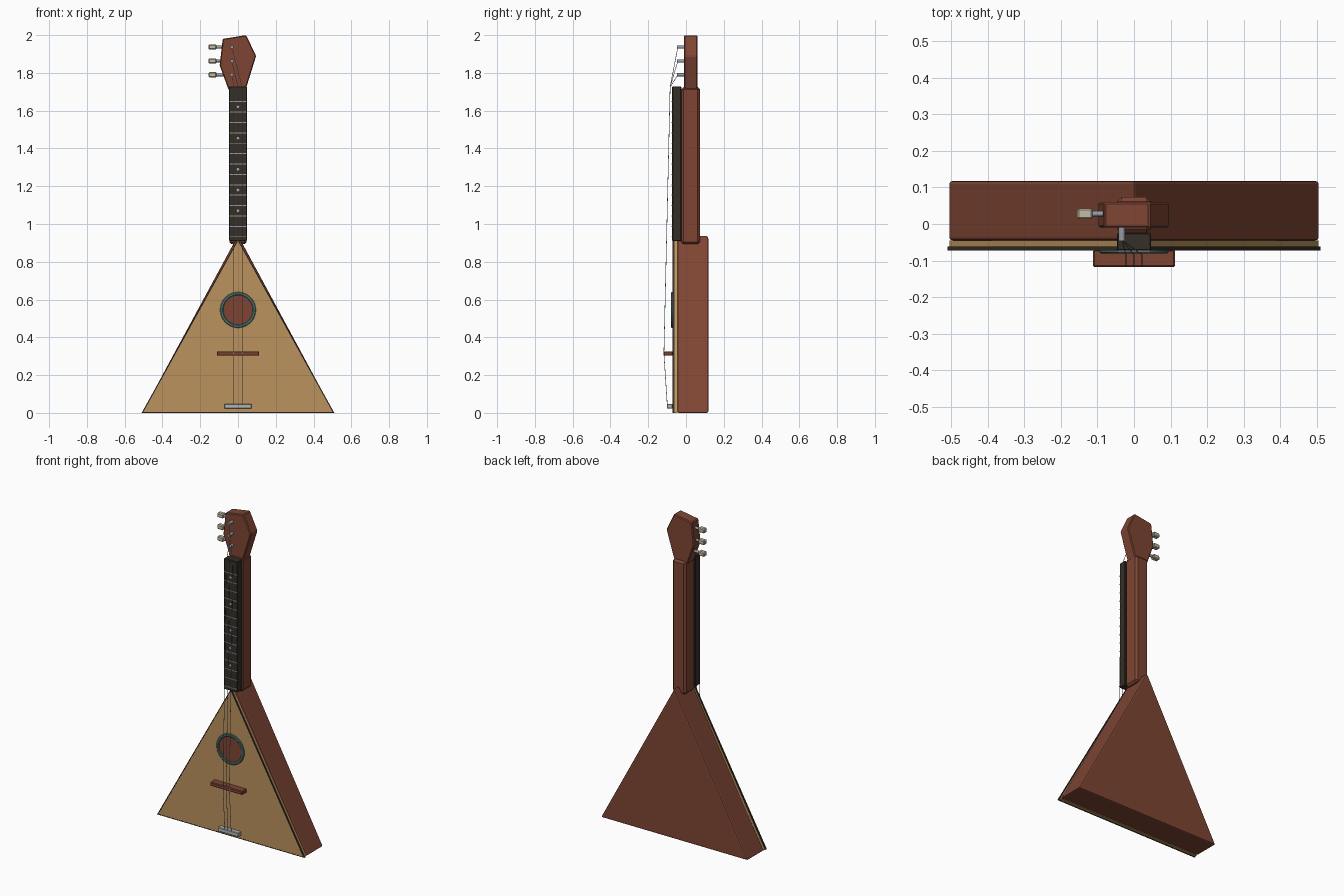
import bpy, bmesh, math
from mathutils import Vector

cube = bpy.data.objects.get("Cube")
if cube:
    bpy.data.objects.remove(cube, do_unlink=True)


def material(name, rgb):
    m = bpy.data.materials.new(name)
    m.use_nodes = True
    m.diffuse_color = (*rgb, 1)
    m.node_tree.nodes["Principled BSDF"].inputs["Base Color"].default_value = (*rgb, 1)
    return m


WOOD = material("red brown wood", (0.21, 0.06, 0.034))
SPRUCE = material("pale spruce", (0.50, 0.29, 0.11))
EBONY = material("dark ebony", (0.035, 0.028, 0.02))
TEAL = material("teal inlay", (0.08, 0.2, 0.19))
STEEL = material("steel", (0.3, 0.34, 0.38))
SILVER = material("silver", (0.45, 0.45, 0.45))
CREAM = material("cream", (0.55, 0.5, 0.37))


def finish(name, bm, mat, bevel=0, segments=1):
    bmesh.ops.recalc_face_normals(bm, faces=bm.faces)
    mesh = bpy.data.meshes.new(name)
    bm.to_mesh(mesh)
    bm.free()
    mesh.materials.append(mat)
    ob = bpy.data.objects.new(name, mesh)
    bpy.context.collection.objects.link(ob)
    if bevel:
        mod = ob.modifiers.new("edge", 'BEVEL')
        mod.width, mod.segments = bevel, segments
    return ob


def box(name, x, y, z, mat, bevel=0):
    """Box from (low, high) pairs on each axis."""
    bm = bmesh.new()
    bmesh.ops.create_cube(bm, size=1)
    for v in bm.verts:
        v.co = [lo + (c + 0.5) * (hi - lo) for c, (lo, hi) in zip(v.co, (x, y, z))]
    return finish(name, bm, mat, bevel)


def prism(name, outline, y0, y1, mat, bevel=0, segments=1):
    """Front outline (x, z) extruded in depth."""
    bm = bmesh.new()
    face = bm.faces.new([bm.verts.new((x, y0, z)) for x, z in outline])
    new = bmesh.ops.extrude_face_region(bm, geom=[face])["geom"]
    for v in new:
        if isinstance(v, bmesh.types.BMVert):
            v.co.y = y1
    return finish(name, bm, mat, bevel, segments)


def rod(name, a, b, radius, mat, sides=12):
    a, b = Vector(a), Vector(b)
    bm = bmesh.new()
    bmesh.ops.create_cone(bm, cap_ends=True, segments=sides, radius1=radius,
                          radius2=radius, depth=(b - a).length)
    turn = (b - a).to_track_quat('Z', 'Y').to_matrix().to_4x4()
    turn.translation = (a + b) / 2
    bm.transform(turn)
    return finish(name, bm, mat)


def triangle(half, top):
    return [(-half, 0), (half, 0), (0, top)]


# Body, soundboard and its dark edge binding
prism("body", triangle(0.508, 0.94), -0.045, 0.118, WOOD, 0.008, 2)
prism("soundboard", triangle(0.505, 0.915), -0.071, -0.045, SPRUCE)
rim = bmesh.new()
outer, inner = triangle(0.51, 0.919), [(-0.501, 0.004), (0.501, 0.004), (0, 0.909)]
rings = [[rim.verts.new((x, y, z)) for x, z in pts]
         for pts, y in ((inner, -0.072), (outer, -0.072), (outer, -0.061), (inner, -0.061))]
for r in range(4):
    for i in range(3):
        j, s = (i + 1) % 3, (r + 1) % 4
        rim.faces.new((rings[r][i], rings[r][j], rings[s][j], rings[s][i]))
finish("binding", rim, EBONY)

# Sound hole with raised rosette
HOLE = 0.545
rod("sound_hole", (0, -0.068, HOLE), (0, -0.074, HOLE), 0.08, WOOD, 16)
ros = bmesh.new()
rosette = [(0.078, -0.07), (0.078, -0.077), (0.082, -0.08),
           (0.091, -0.08), (0.095, -0.077), (0.095, -0.07)]
rows = []
for k in range(32):
    a = math.tau * k / 32
    rows.append([ros.verts.new((r * math.cos(a), y, HOLE + r * math.sin(a))) for r, y in rosette])
for k in range(32):
    p, q = rows[k], rows[(k + 1) % 32]
    for i in range(6):
        ros.faces.new((p[i], p[(i + 1) % 6], q[(i + 1) % 6], q[i]))
finish("rosette", ros, TEAL)

# Bridge and tailpiece
box("bridge", (-0.112, 0.112), (-0.118, -0.07), (0.303, 0.326), WOOD, 0.004)
box("tailpiece", (-0.072, 0.072), (-0.1, -0.07), (0.022, 0.048), SILVER, 0.003)

# Neck, fingerboard and headstock
box("neck", (-0.046, 0.046), (-0.025, 0.074), (0.893, 1.725), WOOD, 0.012)
box("fingerboard", (-0.047, 0.047), (-0.073, -0.025), (0.91, 1.728), EBONY, 0.003)
head = [(-0.05, 1.71), (0.04, 1.71), (0.096, 1.89), (0.043, 2.0), (-0.081, 1.98), (-0.097, 1.84)]
prism("headstock", head, -0.01, 0.06, WOOD, 0.005)

# Frets and position dots
PITCH = 0.055
for i in range(14):
    z = 1.6475 - PITCH * i
    box(f"fret_{i + 1}", (-0.045, 0.045), (-0.0765, -0.07), (z - 0.0025, z + 0.0025), STEEL)
for gap in (0, 3, 6, 8, 10):
    z = 1.62 - PITCH * gap
    rod(f"position_dot_{gap + 1}", (0, -0.07, z), (0, -0.0745, z), 0.007, SILVER)

# Tuners and strings, each string from its post to the tailpiece
for i, z in enumerate((1.79, 1.863, 1.937)):
    n = i + 1
    box(f"tuner_knob_{n}", (-0.156, -0.113), (0.013, 0.043), (z - 0.014, z + 0.014), CREAM, 0.005)
    rod(f"tuner_shaft_{n}", (-0.115, 0.028, z), (-0.075, 0.028, z), 0.008, STEEL)
    rod(f"tuner_post_{n}", (-0.033, 0, z), (-0.033, -0.047, z), 0.009, STEEL)
    x = (i - 1) * 0.022
    path = [(-0.033, -0.043, z), (x, -0.084, 1.725), (x, -0.117, 0.315), (x, -0.099, 0.04)]
    for k in range(3):
        rod(f"string_{n}_part_{k + 1}", path[k], path[k + 1], 0.0015, STEEL, 6)
